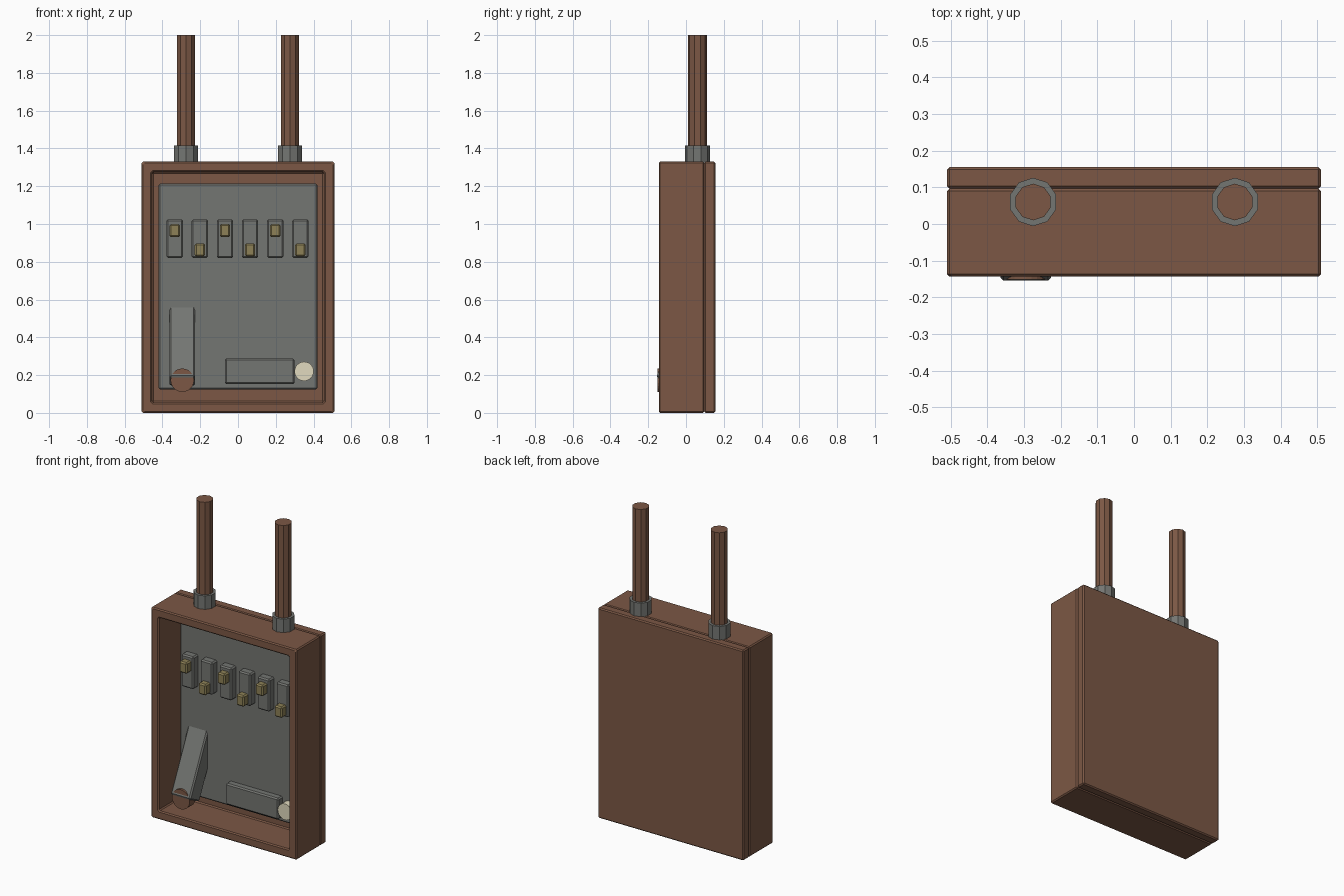
import bpy, bmesh, math
from mathutils import Vector

if "Cube" in bpy.data.objects:
    bpy.data.objects.remove(bpy.data.objects["Cube"], do_unlink=True)


def material(name, rgb):
    m = bpy.data.materials.new(name)
    m.use_nodes = True
    m.diffuse_color = (*rgb, 1)
    m.node_tree.nodes["Principled BSDF"].inputs["Base Color"].default_value = (*rgb, 1)
    return m


BROWN = material("rusty_brown", (0.20, 0.097, 0.059))
GRAY = material("steel_gray", (0.175, 0.18, 0.168))
BRASS = material("dull_brass", (0.27, 0.222, 0.095))
CREAM = material("lamp_cream", (0.75, 0.70, 0.52))


def finish(name, bm, mat, location=(0, 0, 0)):
    bmesh.ops.recalc_face_normals(bm, faces=bm.faces)
    mesh = bpy.data.meshes.new(name)
    bm.to_mesh(mesh)
    bm.free()
    mesh.materials.append(mat)
    obj = bpy.data.objects.new(name, mesh)
    obj.location = location
    bpy.context.collection.objects.link(obj)
    return obj


def cube_mesh(size):
    bm = bmesh.new()
    bmesh.ops.create_cube(bm, size=1)
    bmesh.ops.scale(bm, vec=size, verts=bm.verts)
    return bm


def bevel_edges(bm, width):
    bmesh.ops.bevel(bm, geom=bm.edges[:], offset=width, segments=1, affect='EDGES')
    return bm


def box(name, mat, x, y, z, bevel=0.008):
    """Bevelled box from (low, high) ranges on each axis."""
    size = [b - a for a, b in (x, y, z)]
    centre = [(a + b) / 2 for a, b in (x, y, z)]
    return finish(name, bevel_edges(cube_mesh(size), bevel), mat, centre)


def cylinder(name, mat, radius, depth, location, sides, along_y=False):
    bm = bmesh.new()
    bmesh.ops.create_cone(bm, cap_ends=True, segments=sides, radius1=radius,
                          radius2=radius, depth=depth)
    obj = finish(name, bm, mat, location)
    if along_y:
        obj.rotation_euler.x = math.pi / 2
    return obj


# Cabinet shell: box with a deep recess in the front, then bevelled all over
bm = cube_mesh((1.02, 0.24, 1.33))
front = min(bm.faces, key=lambda f: f.calc_center_median().y)
bmesh.ops.inset_individual(bm, faces=[front], thickness=0.055, use_even_offset=True)
recess = bmesh.ops.extrude_discrete_faces(bm, faces=[front])["faces"][0]
bmesh.ops.translate(bm, vec=(0, 0.225, 0), verts=recess.verts)
finish("cabinet_shell", bevel_edges(bm, 0.007), BROWN, (0, -0.0235, 0.665))

# Back plate meets the shell in a bevelled groove
box("back_plate", BROWN, (-0.51, 0.51), (0.0965, 0.155), (0, 1.33), 0.007)

# Inner mounting panel
box("mounting_panel", GRAY, (-0.42, 0.42), (0.018, 0.09), (0.125, 1.215))

# Row of breakers, toggles alternating up and down
for i in range(6):
    x = -0.335 + i * 0.133
    box(f"breaker_{i + 1}", GRAY, (x - 0.043, x + 0.043), (-0.03, 0.03), (0.82, 1.025))
    z = 0.93 if i % 2 == 0 else 0.828
    box(f"toggle_{i + 1}", BRASS, (x - 0.027, x + 0.027), (-0.073, -0.02), (z, z + 0.07))

# Main lever, leaning back into the panel from its front lower edge
tilt, length, thick = math.radians(25.6), 0.42, 0.11
along = Vector((0, math.sin(tilt), math.cos(tilt)))
inward = Vector((0, math.cos(tilt), -math.sin(tilt)))
lever = finish("main_lever", bevel_edges(cube_mesh((0.137, thick, length)), 0.008), GRAY,
               Vector((-0.295, -0.158, 0.19)) + along * length / 2 + inward * thick / 2)
lever.rotation_euler.x = -tilt
cylinder("lever_knob", BROWN, 0.062, 0.06, (-0.295, -0.121, 0.173), 24, along_y=True)

# Nameplate block and flat indicator lamp
box("plate_block", GRAY, (-0.07, 0.30), (-0.025, 0.03), (0.153, 0.287))
cylinder("indicator_lamp", CREAM, 0.051, 0.065, (0.35, 0.002, 0.22), 24, along_y=True)

# Ten-sided conduits with collars on the top
for side, x in (("right", -0.275), ("left", 0.275)):
    cylinder(f"{side}_collar", GRAY, 0.066, 0.09, (x, 0.06, 1.37), 10)
    cylinder(f"{side}_conduit", BROWN, 0.05, 0.67, (x, 0.06, 1.665), 10)
